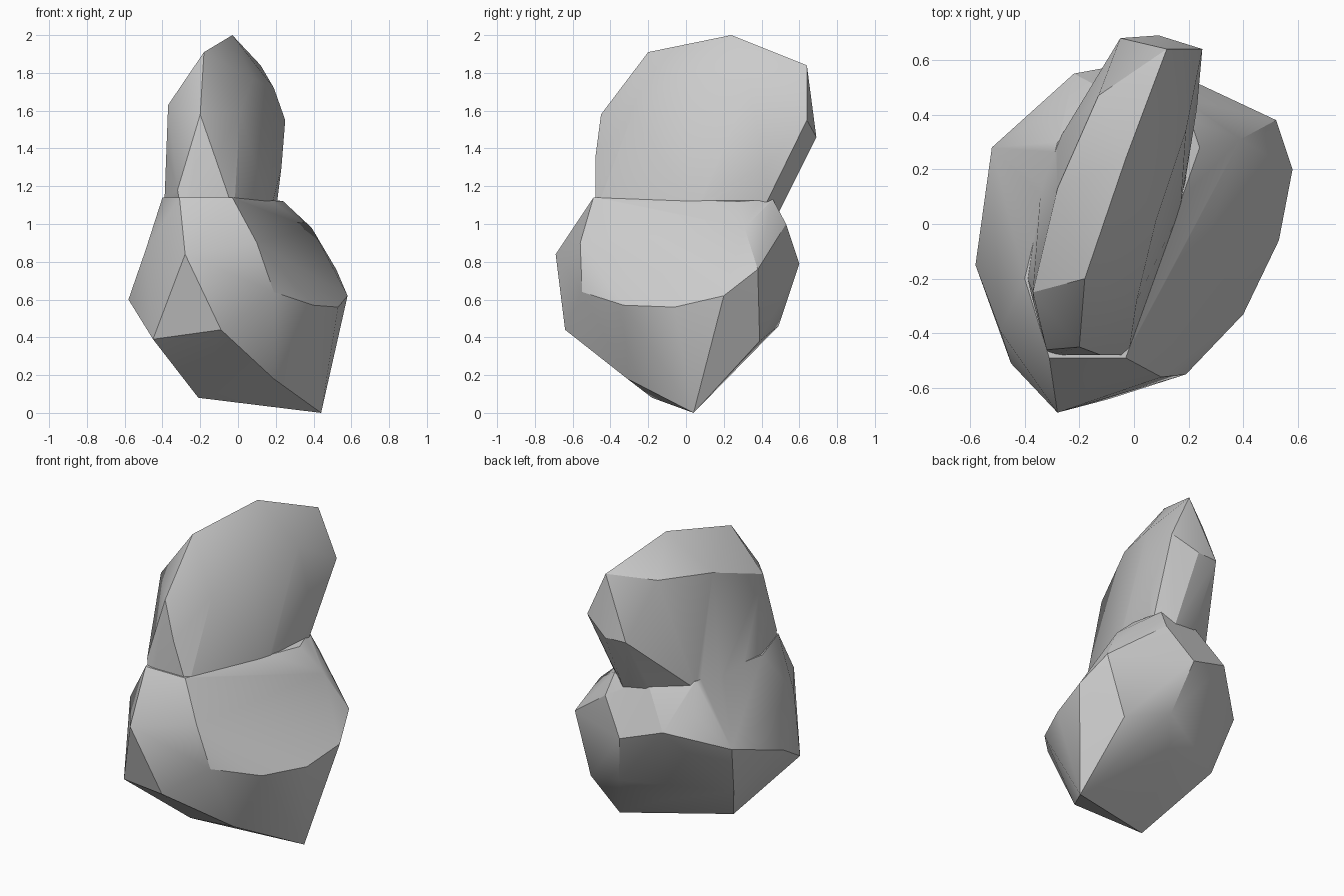
import bpy
import bmesh
import math
from mathutils import Vector

default_cube = bpy.data.objects.get("Cube")
if default_cube:
    bpy.data.objects.remove(default_cube, do_unlink=True)


def make_material(name, color):
    material = bpy.data.materials.new(name)
    material.use_nodes = True
    material.diffuse_color = color
    shader = material.node_tree.nodes["Principled BSDF"]
    shader.inputs["Base Color"].default_value = color
    shader.inputs["Roughness"].default_value = 0.9
    return material


def chiselled_block(name, corners, material):
    """Wrap a faceted convex block around corner points given in hundredths."""
    mesh = bpy.data.meshes.new(name)
    bm = bmesh.new()
    for corner in corners:
        bm.verts.new(Vector(corner) / 100)
    hull = bmesh.ops.convex_hull(bm, input=bm.verts[:])
    leftovers = set(hull["geom_interior"]) | set(hull["geom_unused"])
    loose = [item for item in leftovers if isinstance(item, bmesh.types.BMVert)]
    bmesh.ops.delete(bm, geom=loose, context="VERTS")
    bmesh.ops.dissolve_limit(bm, angle_limit=math.radians(3),
                             verts=bm.verts[:], edges=bm.edges[:])
    bmesh.ops.recalc_face_normals(bm, faces=bm.faces[:])
    bm.to_mesh(mesh)
    bm.free()
    mesh.materials.append(material)
    block = bpy.data.objects.new(name, mesh)
    bpy.context.collection.objects.link(block)
    return block


def fuse(target, other):
    """Merge another block into the target and discard the helper."""
    modifier = target.modifiers.new("fuse_" + other.name, "BOOLEAN")
    modifier.operation = "UNION"
    modifier.solver = "EXACT"
    modifier.object = other
    bpy.context.view_layer.objects.active = target
    bpy.ops.object.modifier_apply(modifier=modifier.name)
    bpy.data.objects.remove(other, do_unlink=True)


stone_grey = make_material("stone grey", (0.6, 0.6, 0.6, 1))

# Broad boulder at the foot, leaning over its lowest corner and
# narrowing to a waist
foot_corners = [
    (44, 4, 0), (-21, -18, 8), (19, -31, 18), (-2, 28, 29),
    (-45, -51, 39), (-9, -64, 44), (40, 39, 38), (13, 49, 46), (-45, 16, 42),
    (-58, -15, 60), (19, -55, 64), (40, -33, 57), (53, -6, 56), (58, 20, 62),
    (52, 38, 76), (-52, 28, 75), (5, 60, 79), (-28, -69, 84), (-49, -39, 86),
    (10, -56, 90), (-22, 55, 88), (39, 31, 98), (29, 44, 98), (20, 53, 100),
    (-33, 40, 97), (-31, -49, 114), (-3, -49, 114), (24, 28, 112),
    (18, 46, 113), (-5, 46, 113), (-40, -20, 114), (-28, 30, 113),
]

# Thin upright crest, running diagonally and overhanging at the back
crest_corners = [
    (-30, -48, 106), (-2, -48, 106), (17, 5, 106), (20, 40, 106),
    (-39, -20, 110), (-34, 14, 106), (-28, 30, 108), (-5, 46, 106),
    (10, 49, 106), (-12, -48, 135), (-37, -28, 136), (-32, -46, 118),
    (8, -14, 135), (23, 42, 130), (8, 58, 130), (-37, -25, 163),
    (-20, -45, 158), (1, -28, 159), (25, 64, 155), (9, 69, 146),
    (-5, 68, 146), (-28, 13, 176), (8, 1, 177), (19, 34, 172),
    (-13, 47, 180), (12, 64, 184), (-18, -20, 191), (-3, 24, 200),
]

rock = chiselled_block("rock", foot_corners, stone_grey)
fuse(rock, chiselled_block("rock_crest", crest_corners, stone_grey))

# Soft shading over gentle bends, crisp edges between the facets
bpy.ops.object.select_all(action="DESELECT")
rock.select_set(True)
bpy.context.view_layer.objects.active = rock
bpy.ops.object.shade_smooth_by_angle(angle=math.radians(30))
